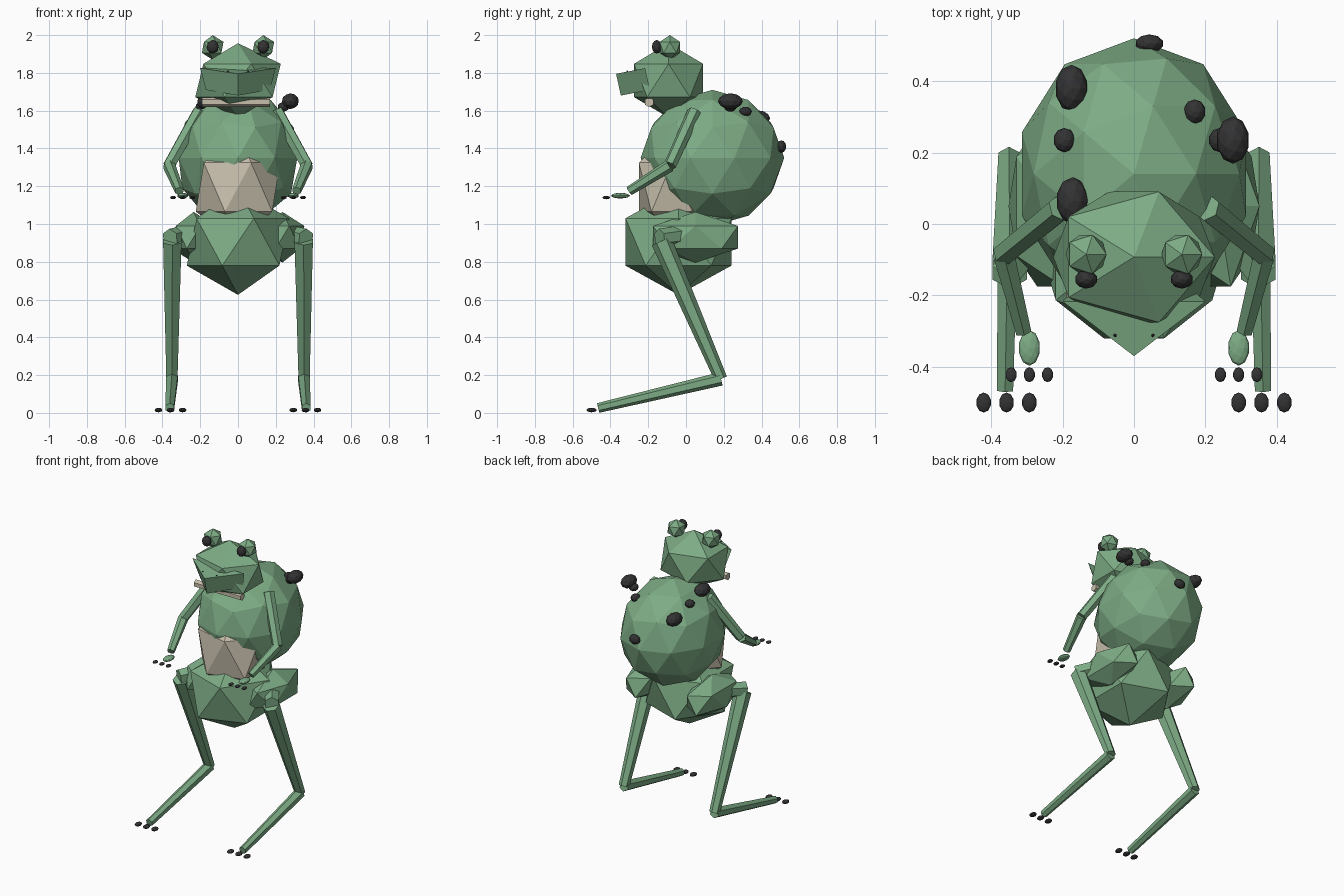
import bpy
import bmesh
from mathutils import Vector, Matrix

cube = bpy.data.objects.get("Cube")
if cube:
    bpy.data.objects.remove(cube, do_unlink=True)


def make_material(name, colour):
    mat = bpy.data.materials.new(name)
    mat.use_nodes = True
    rgba = (*colour, 1.0)
    mat.diffuse_color = rgba
    mat.node_tree.nodes["Principled BSDF"].inputs["Base Color"].default_value = rgba
    return mat


GREEN = make_material("skin green", (0.205, 0.41, 0.235))
BEIGE = make_material("belly beige", (0.57, 0.52, 0.41))
BLACK = make_material("soft black", (0.033, 0.033, 0.035))


def finish(name, bm, mat):
    mesh = bpy.data.meshes.new(name)
    bmesh.ops.recalc_face_normals(bm, faces=bm.faces)
    bm.to_mesh(mesh)
    bm.free()
    mesh.materials.append(mat)
    obj = bpy.data.objects.new(name, mesh)
    bpy.context.collection.objects.link(obj)
    return obj


def blob(name, centre, radii, mat=GREEN, detail=1):
    """Faceted ellipsoid."""
    bm = bmesh.new()
    bmesh.ops.create_icosphere(bm, subdivisions=detail, radius=1.0)
    bm.transform(Matrix.Translation(centre) @ Matrix.Diagonal((*radii, 1.0)))
    return finish(name, bm, mat)


def limb(name, start, end, r_start, r_end, mat=GREEN, sides=6):
    """Tapered tube between two points."""
    a, b = Vector(start), Vector(end)
    bm = bmesh.new()
    bmesh.ops.create_cone(bm, cap_ends=True, segments=sides, radius1=r_start,
                          radius2=r_end, depth=(b - a).length)
    turn = (b - a).to_track_quat("Z", "Y").to_matrix().to_4x4()
    bm.transform(Matrix.Translation((a + b) / 2) @ turn)
    return finish(name, bm, mat)


# Trunk and head
blob("torso", (0, 0.14, 1.35), (0.33, 0.38, 0.36), detail=2)
blob("pelvis", (0, -0.04, 0.905), (0.303, 0.33, 0.28))
blob("belly", (0, -0.075, 1.195), (0.25, 0.205, 0.29), BEIGE)
blob("head", (0, -0.0925, 1.76), (0.253, 0.215, 0.197))
limb("throat_band", (-0.19, -0.195, 1.645), (0.17, -0.195, 1.645), 0.026, 0.026, BEIGE)

# Snout: a wedge with a wide upper lip
bm = bmesh.new()
upper = [bm.verts.new(p) for p in ((-0.2, -0.217, 1.825), (0, -0.37, 1.795), (0.2, -0.217, 1.825))]
lower = [bm.verts.new(p) for p in ((-0.17, -0.19, 1.71), (0, -0.345, 1.68), (0.17, -0.19, 1.71))]
bm.faces.new(upper)
bm.faces.new(lower[::-1])
for i in range(3):
    j = (i + 1) % 3
    bm.faces.new((upper[i], lower[i], lower[j], upper[j]))
finish("snout", bm, GREEN)

# Paired parts
for side, s in (("left", 1), ("right", -1)):
    # Face
    blob(f"{side}_eye", (s * 0.134, -0.085, 1.935), (0.064, 0.064, 0.065))
    blob(f"{side}_pupil", (s * 0.134, -0.155, 1.938), (0.032, 0.026, 0.036), BLACK, 2)
    blob(f"{side}_nostril", (s * 0.053, -0.312, 1.808), (0.005, 0.005, 0.005), BLACK)

    # Arm and hand
    elbow = (s * 0.365, -0.085, 1.31)
    limb(f"{side}_upper_arm", (s * 0.205, 0.045, 1.595), elbow, 0.038, 0.034)
    limb(f"{side}_forearm", elbow, (s * 0.31, -0.3, 1.175), 0.034, 0.025)
    blob(f"{side}_hand", (s * 0.293, -0.347, 1.15), (0.03, 0.05, 0.015), detail=2)

    # Leg
    knee = (s * 0.348, -0.13, 0.91)
    heel = (s * 0.35, 0.185, 0.18)
    blob(f"{side}_thigh", (s * 0.235, 0.05, 0.93), (0.13, 0.265, 0.134))
    limb(f"{side}_hip_joint", (s * 0.22, 0.06, 0.95), (s * 0.36, -0.14, 0.925), 0.055, 0.05)
    limb(f"{side}_shin", knee, heel, 0.056, 0.034)
    limb(f"{side}_foot", heel, (s * 0.361, -0.465, 0.026), 0.036, 0.026)

    # Digits
    for i in (-1, 0, 1):
        blob(f"{side}_finger_{i + 2}", (s * 0.293 + i * 0.051, -0.422, 1.14),
             (0.016, 0.021, 0.009), BLACK, 2)
        blob(f"{side}_toe_{i + 2}", (s * 0.357 + i * 0.064, -0.5, 0.015),
             (0.021, 0.028, 0.012), BLACK, 2)

# Warts on the back
BIG, SMALL, ROUND = (0.046, 0.066, 0.042), (0.031, 0.034, 0.026), (0.04, 0.026, 0.033)
warts = [((-0.175, 0.38, 1.56), BIG), ((-0.172, 0.065, 1.645), BIG),
         ((0.277, 0.235, 1.65), BIG), ((-0.195, 0.235, 1.62), SMALL),
         ((0.24, 0.235, 1.62), SMALL), ((0.17, 0.315, 1.595), SMALL),
         ((0.043, 0.505, 1.41), ROUND)]
for n, (centre, radii) in enumerate(warts, 1):
    blob(f"wart_{n}", centre, radii, BLACK, 2)
